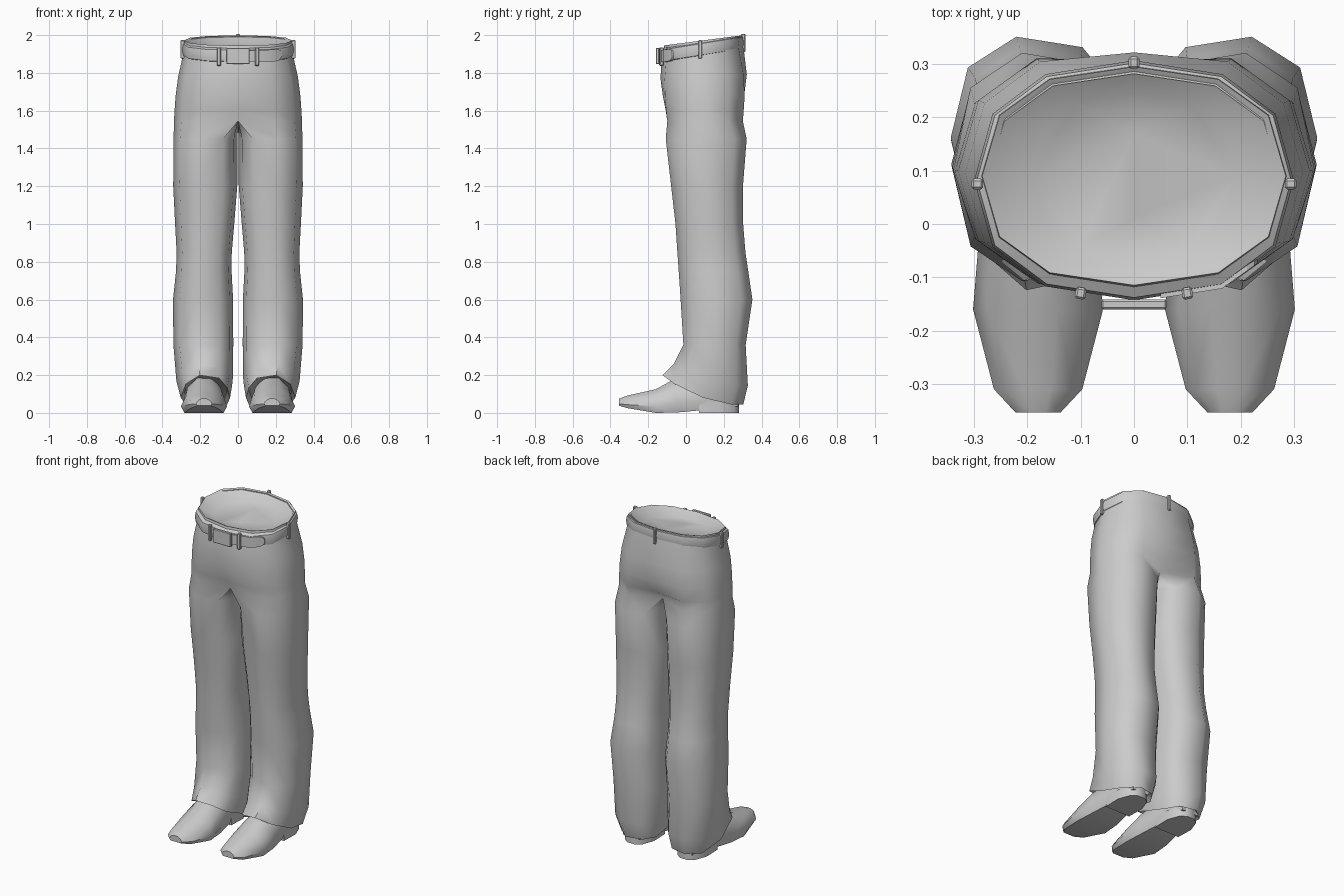
import bpy, bmesh, math
from mathutils import Matrix, Vector

if "Cube" in bpy.data.objects:
    bpy.data.objects.remove(bpy.data.objects["Cube"])


def pw(v, p=0.85):
    return math.copysign(abs(v) ** p, v) if abs(v) > 1e-6 else 0.0


def loft(name, rings, caps=True, wrap=False, mirror=False, angle=40):
    """Skin a list of closed rings; optionally mirror across x = 0."""
    bm = bmesh.new()
    rows = [[bm.verts.new(p) for p in r] for r in rings]
    n = len(rows[0])
    pairs = list(zip(rows, rows[1:])) + ([(rows[-1], rows[0])] if wrap else [])
    for a, b in pairs:
        for i in range(n):
            j = (i + 1) % n
            bm.faces.new((a[i], a[j], b[j], b[i]))
    if caps and not wrap:
        bm.faces.new(rows[0])
        bm.faces.new(rows[-1])
    bmesh.ops.recalc_face_normals(bm, faces=bm.faces)
    # drop the hidden wall on the mirror plane
    wall = [f for f in bm.faces if max(abs(v.co.x) for v in f.verts) < 1e-5]
    bmesh.ops.delete(bm, geom=wall, context='FACES')
    return finish(name, bm, mirror, angle)


def finish(name, bm, mirror=False, angle=40):
    me = bpy.data.meshes.new(name)
    bm.to_mesh(me)
    bm.free()
    ob = bpy.data.objects.new(name, me)
    bpy.context.collection.objects.link(ob)
    bpy.ops.object.select_all(action='DESELECT')
    ob.select_set(True)
    bpy.context.view_layer.objects.active = ob
    bpy.ops.object.shade_smooth_by_angle(angle=math.radians(angle))
    if mirror:
        m = ob.modifiers.new("Mirror", 'MIRROR')
        m.use_clip = True
        m.merge_threshold = 0.0005
    return ob


def hip_ring(z, yf, yb, xo, cleft=0.0, tilt=0.0):
    """Half ring from centre front round the outside to centre back."""
    cy, ry = (yf + yb) / 2, (yb - yf) / 2
    pts = []
    for k in range(7):
        a = math.radians(-90 + 30 * k)
        pts.append([0 if k in (0, 6) else xo * pw(math.cos(a)), cy + ry * pw(math.sin(a))])
    pts[0][1] += cleft * 0.5
    pts[6][1] -= cleft
    y0, y6 = pts[0][1], pts[6][1]
    pts += [[0, y6 + (y0 - y6) * t] for t in (0.25, 0.5, 0.75)]
    return [(x, y, z + tilt * (y - 0.09)) for x, y in pts]


def leg_ring(zf, yf, yb, xo, xi):
    cx, rx, cy, ry = (xo + xi) / 2, (xo - xi) / 2, (yf + yb) / 2, (yb - yf) / 2
    out = []
    for d in (-120, -80, -40, 0, 40, 80, 120, 150, 180, 210):
        a = math.radians(d)
        y = cy + ry * pw(math.sin(a))
        z = zf(y) if callable(zf) else zf
        out.append((cx + rx * pw(math.cos(a)), y, z))
    return out


def hem(lift):
    def f(y):
        if y < 0:
            return lift + 0.11 - 0.72 * y
        return lift + max(0.045, 0.11 - 0.33 * y)
    return f


# Trousers: recessed top, waist, hips, then one leg down to the flared hem
rings = [hip_ring(*r) for r in (
    (1.932, -0.065, 0.245, 0.19, 0, 0.13),
    (1.968, -0.105, 0.285, 0.277, 0, 0.13),
    (1.972, -0.115, 0.295, 0.285, 0, 0.13),
    (1.895, -0.130, 0.305, 0.291, 0, 0.16),
    (1.78, -0.140, 0.332, 0.317, 0.01, 0.05),
    (1.68, -0.138, 0.338, 0.330, 0.03),
    (1.60, -0.132, 0.332, 0.336, 0.05),
    (1.545, -0.125, 0.327, 0.339, 0.10))]
rings += [leg_ring(*r) for r in (
    (1.45, -0.110, 0.324, 0.341, 0.002),
    (1.20, -0.081, 0.304, 0.343, 0.004),
    (1.00, -0.058, 0.305, 0.333, 0.020),
    (0.85, -0.048, 0.317, 0.325, 0.033),
    (0.75, -0.041, 0.332, 0.328, 0.034),
    (0.60, -0.031, 0.354, 0.344, 0.026),
    (0.36, -0.016, 0.318, 0.342, 0.025),
    (hem(0.10), -0.068, 0.330, 0.326, 0.028),
    (hem(0.0), -0.127, 0.306, 0.303, 0.042),
    (hem(0.03), -0.095, 0.285, 0.285, 0.060))]
loft("trousers", rings, mirror=True, angle=50)


# Belt following the tilted waist
def belt_point(deg, off, dz=0.0):
    a = math.radians(deg)
    x = (0.287 + off) * pw(math.cos(a))
    y = 0.082 + (0.212 + off) * pw(math.sin(a))
    return Vector((x, y, 1.925 + 0.16 * (y - 0.082) + dz))


profile = [(-0.038, -0.012), (-0.030, 0.008), (0, 0.013), (0.030, 0.008), (0.038, -0.012)]
loft("belt", [[belt_point(30 * k, off, dz) for k in range(12)] for dz, off in profile],
     wrap=True, angle=50)


def block(name, loc, size, turn=0.0, bevel=0.004):
    bm = bmesh.new()
    bmesh.ops.create_cube(bm, size=1.0, matrix=Matrix.Translation(loc)
                          @ Matrix.Rotation(turn, 4, 'Z') @ Matrix.Diagonal((*size, 1)))
    if bevel:
        bmesh.ops.bevel(bm, geom=bm.edges[:], offset=bevel, segments=1, affect='EDGES')
    return finish(name, bm, angle=30)


# Buckle and belt loops
block("buckle", (0, -0.151, 1.889), (0.122, 0.018, 0.085), bevel=0.003)
for i, (x, y, z, turn) in enumerate((
        (-0.1, -0.130, 1.886, -9), (0.1, -0.130, 1.886, 9), (-0.294, 0.075, 1.925, -90),
        (0.294, 0.075, 1.925, 90), (0, 0.303, 1.958, 0))):
    block(f"belt_loop_{i + 1}", (x, y, z), (0.02, 0.022, 0.098), math.radians(turn))

# Loose belt tip lying on the belt beside the buckle
corners = [belt_point(d, 0.017) for d in (-90, -60, -30)]


def on_belt(x):
    a, b = corners[:2] if x < corners[1].x else corners[1:]
    return a.lerp(b, (x - a.x) / (b.x - a.x))


tip = []
for x, h in ((0.05, 0.03), (0.165, 0.033), (0.212, 0.031), (0.226, 0.022), (0.232, 0.01)):
    p = on_belt(x)
    tip.append([p + Vector((0, dy, dz - 0.003)) for dy, dz in
                ((0, -h), (0, h), (0.015, h), (0.015, -h))])
loft("belt_tip", tip, angle=30)

# Shoes: stations along y as (y, half width, bottom, top)
section = ((-0.85, 0), (-1, 0.28), (-0.78, 0.72), (-0.3, 1),
           (0.3, 1), (0.78, 0.72), (1, 0.28), (0.85, 0))
stations = ((-0.354, 0.042, 0.038, 0.075), (-0.31, 0.083, 0.025, 0.092),
            (-0.16, 0.122, 0, 0.125), (-0.05, 0.113, 0.002, 0.185),
            (0.06, 0.092, 0.012, 0.21), (0.17, 0.088, 0.035, 0.22), (0.275, 0.065, 0.035, 0.20))
loft("shoes", [[(0.18 + w * u, y, zb + (zt - zb) * v) for u, v in section]
               for y, w, zb, zt in stations], mirror=True, angle=45)

# Heels: D-shaped blocks
outline = ((-0.085, 0.07), (0.085, 0.07), (0.088, 0.18), (0.06, 0.255),
           (0.025, 0.28), (-0.025, 0.28), (-0.06, 0.255), (-0.088, 0.18))
loft("heels", [[(0.18 + x, y, z) for x, y in outline] for z in (0, 0.06)],
     mirror=True, angle=40)
